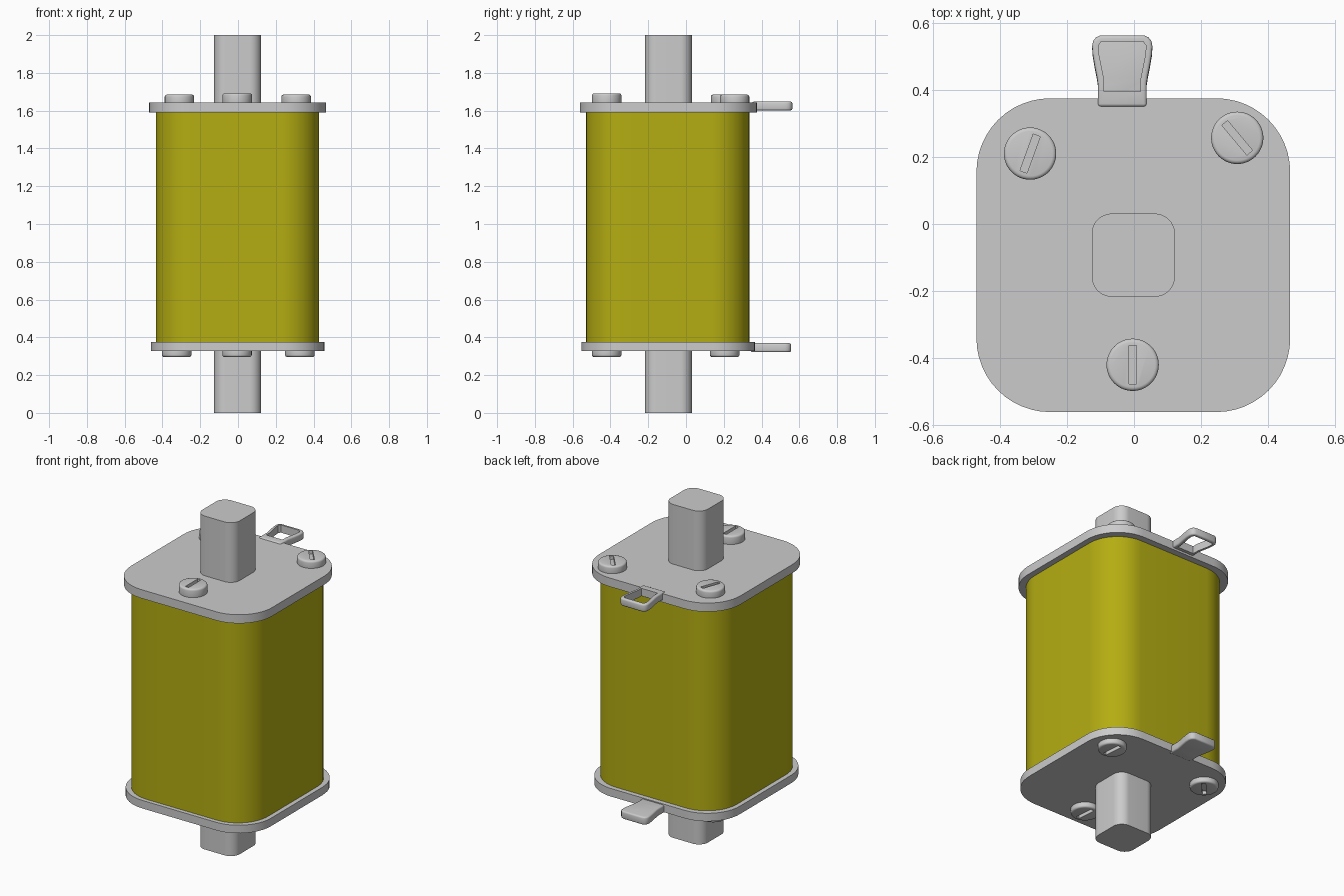
import bpy, bmesh
from math import pi, cos, sin, radians

if "Cube" in bpy.data.objects:
    bpy.data.objects.remove(bpy.data.objects["Cube"])

CY = -0.093  # y centre of the main stack


def finish(ob, angle=35):
    bpy.ops.object.select_all(action='DESELECT')
    ob.select_set(True)
    bpy.context.view_layer.objects.active = ob
    for m in list(ob.modifiers):
        bpy.ops.object.modifier_apply(modifier=m.name)
    bpy.ops.object.shade_smooth_by_angle(angle=radians(angle))


def rounded_rect(cx, cy, hx, hy, r, n=12):
    pts = []
    for k, (sx, sy) in enumerate([(1, 1), (-1, 1), (-1, -1), (1, -1)]):
        for i in range(n + 1):
            a = k * pi / 2 + i / n * pi / 2
            pts.append((cx + sx * (hx - r) + r * cos(a), cy + sy * (hy - r) + r * sin(a)))
    return pts


def mirrored(cx, half):
    # half: list of (y, half width) running from the plate outwards
    return [(cx + w, y) for y, w in half] + [(cx - w, y) for y, w in reversed(half)]


def prism(name, pts, z0, z1, bevel=0.0):
    bm = bmesh.new()
    lo = bm.faces.new([bm.verts.new((x, y, z0)) for x, y in pts])
    ext = bmesh.ops.extrude_face_region(bm, geom=[lo])
    for v in ext['geom']:
        if isinstance(v, bmesh.types.BMVert):
            v.co.z = z1
    bmesh.ops.recalc_face_normals(bm, faces=bm.faces)
    me = bpy.data.meshes.new(name)
    bm.to_mesh(me)
    bm.free()
    ob = bpy.data.objects.new(name, me)
    bpy.context.collection.objects.link(ob)
    if bevel:
        m = ob.modifiers.new('bevel', 'BEVEL')
        m.width, m.segments, m.limit_method = bevel, 3, 'ANGLE'
        m.angle_limit = radians(60)
    return ob


def cut(ob, cutter):
    m = ob.modifiers.new('cut', 'BOOLEAN')
    m.operation, m.object, m.solver = 'DIFFERENCE', cutter, 'EXACT'
    finish(ob)
    bpy.data.objects.remove(cutter)


def screw(name, x, y, z, up, deg, h=0.043):
    # Round head with a straight driver slot; up = +1 or -1
    circle = [(x + 0.078 * cos(i * pi / 24), y + 0.078 * sin(i * pi / 24)) for i in range(48)]
    z0, z1 = sorted((z - up * 0.02, z + up * h))
    ob = prism(name, circle, z0, z1, 0.011)
    a = radians(deg)
    slot = [(x + u * cos(a) - v * sin(a), y + u * sin(a) + v * cos(a))
            for u, v in [(-.058, -.011), (.058, -.011), (.058, .011), (-.058, .011)]]
    s0, s1 = sorted((z + up * (h - 0.02), z + up * (h + 0.05)))
    cut(ob, prism(name + '_slot', slot, s0, s1))


# Coloured insulating body
body = prism('body', rounded_rect(-0.002, -0.097, 0.432, 0.432, 0.2), 0.36, 1.6)
mat = bpy.data.materials.new('olive_yellow')
mat.diffuse_color = (0.46, 0.42, 0.006, 1)
mat.use_nodes = True
mat.node_tree.nodes["Principled BSDF"].inputs["Base Color"].default_value = mat.diffuse_color
body.data.materials.append(mat)
finish(body)

# End plates
finish(prism('top_plate', rounded_rect(-0.002, CY, 0.468, 0.468, 0.22), 1.59, 1.642))
finish(prism('bottom_plate', rounded_rect(-0.002, CY - 0.002, 0.459, 0.459, 0.215), 0.327, 0.375))

# Terminal posts
for name, z0, z1 in [('bottom_terminal', 0, 0.34), ('top_terminal', 1.63, 2)]:
    finish(prism(name, rounded_rect(-0.002, CY, 0.124, 0.124, 0.06), z0, z1))

# Screws on both plates
for i, (x, y, d, h) in enumerate([(-.31, .21, 70, .043), (.308, .257, -50, .043), (-.004, -.42, 90, .05)]):
    screw(f'top_screw_{i + 1}', x, y, 1.642, 1, d, h)
for i, (x, y, d) in enumerate([(-.325, .205, 48), (.327, .205, 95), (-.005, -.42, 95)]):
    screw(f'bottom_screw_{i + 1}', x, y, 0.327, -1, d, 0.031)

# Pull tabs: the top one is a loop, the bottom one is solid
outline = [(.35, .073), (.42, .073), (.44, .076), (.47, .082), (.505, .088), (.53, .09),
           (.546, .087), (.557, .078), (.563, .064)]
hole = [(.395, .054), (.43, .054), (.46, .06), (.505, .069), (.532, .071), (.545, .062)]
top_tab = prism('top_tab', mirrored(-0.035, outline), 1.602, 1.648, 0.009)
cut(top_tab, prism('tab_hole', mirrored(-0.035, hole), 1.5, 1.75))
finish(prism('bottom_tab', mirrored(-0.035, [(y - .006, w) for y, w in outline]), 0.322, 0.369, 0.009))
